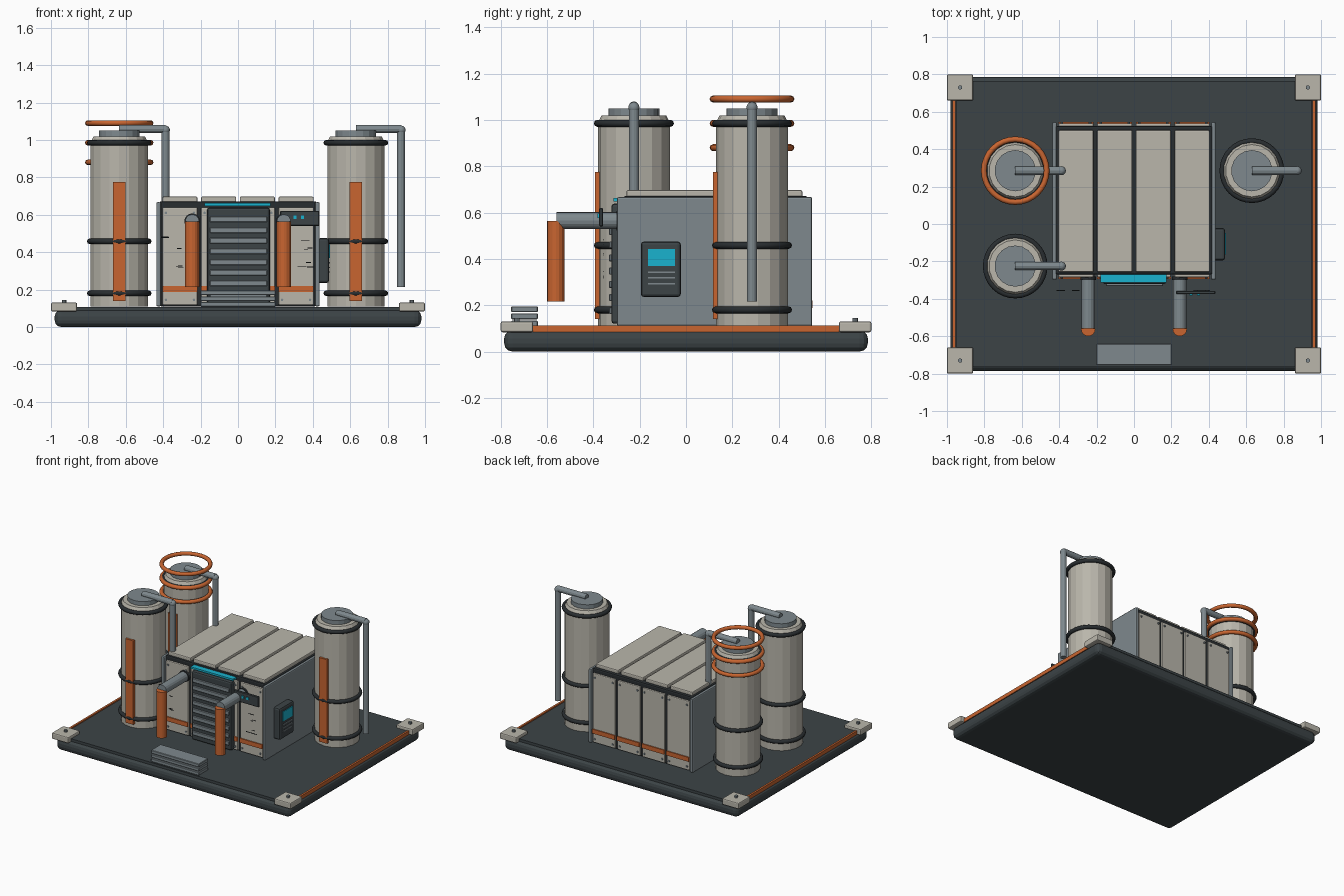
import bpy, math, random
from mathutils import Vector

if "Cube" in bpy.data.objects:
    bpy.data.objects.remove(bpy.data.objects["Cube"])

random.seed(4)


def mat(name, r, g, b):
    m = bpy.data.materials.new(name)
    m.diffuse_color = (r, g, b, 1)
    m.use_nodes = True
    m.node_tree.nodes["Principled BSDF"].inputs["Base Color"].default_value = m.diffuse_color
    return m


CREAM = mat("cream", 0.49, 0.47, 0.41)
DARK = mat("dark", 0.045, 0.057, 0.062)
BLACK = mat("black", 0.022, 0.027, 0.03)
GREY = mat("grey", 0.21, 0.25, 0.27)
ORANGE = mat("orange", 0.58, 0.13, 0.03)
TEAL = mat("teal", 0.01, 0.45, 0.62)


def box(name, x, y, z, m, bevel=0.0, seg=2):
    """Box from (min, max) ranges."""
    lo, hi = Vector((x[0], y[0], z[0])), Vector((x[1], y[1], z[1]))
    bpy.ops.mesh.primitive_cube_add(size=1, location=(lo + hi) / 2)
    o = bpy.context.object
    o.name = name
    o.scale = hi - lo
    bpy.ops.object.transform_apply(location=False, rotation=False, scale=True)
    o.data.materials.append(m)
    if bevel:
        b = o.modifiers.new("bevel", 'BEVEL')
        b.width, b.segments = bevel, seg
    return o


def rod(name, a, b, r, m, sides=16):
    """Cylinder between two points."""
    a, b = Vector(a), Vector(b)
    d = b - a
    bpy.ops.mesh.primitive_cylinder_add(vertices=sides, radius=r, depth=d.length, location=(a + b) / 2)
    o = bpy.context.object
    o.name = name
    o.rotation_euler = d.to_track_quat('Z', 'Y').to_euler()
    o.data.materials.append(m)
    return o


def ring(name, x, y, z, R, r, m):
    bpy.ops.mesh.primitive_torus_add(location=(x, y, z), major_radius=R, minor_radius=r,
                                     major_segments=32, minor_segments=8)
    o = bpy.context.object
    o.name = name
    o.data.materials.append(m)
    bpy.ops.object.shade_smooth_by_angle(angle=math.radians(50))


def ball(name, p, r, m):
    bpy.ops.mesh.primitive_uv_sphere_add(segments=16, ring_count=8, radius=r, location=p)
    o = bpy.context.object
    o.name = name
    o.data.materials.append(m)
    bpy.ops.object.shade_smooth_by_angle(angle=math.radians(50))


# Base skid, deck, side trims and corner pads
box("base", (-0.98, 0.98), (-0.785, 0.785), (0, 0.092), DARK, 0.035, 3)
box("deck", (-0.95, 0.95), (-0.765, 0.765), (0.08, 0.108), DARK)
for s in (-1, 1):
    box("base_trim", sorted((s * 0.955, s * 0.97)), (-0.68, 0.68), (0.085, 0.113), ORANGE)
    for t in (-1, 1):
        box("corner_pad", sorted((s * 0.86, s)), sorted((t * 0.66, t * 0.80)), (0.083, 0.13), CREAM, 0.008)
        rod("corner_bolt", (s * 0.93, t * 0.73, 0.125), (s * 0.93, t * 0.73, 0.145), 0.012, GREY, 8)

# Front step made of stacked slabs
for i in range(3):
    z = 0.108 + i * 0.031
    box("step_slab", (-0.2, 0.2), (-0.755, -0.64), (z, z + 0.025), GREY, 0.003, 1)


# Storage tanks with bands, gauge strip and outlet pipe
def tank(x, y, px):
    rod("tank_body", (x, y, 0.11), (x, y, 0.99), 0.155, CREAM, 18)
    bpy.ops.mesh.primitive_cone_add(vertices=18, radius1=0.155, radius2=0.14, depth=0.03, location=(x, y, 1.004))
    bpy.context.object.name = "tank_shoulder"
    bpy.context.object.data.materials.append(CREAM)
    rod("tank_cap", (x, y, 1.01), (x, y, 1.05), 0.11, GREY, 18)
    for z in (0.18, 0.458, 0.985):
        ring("tank_band", x, y, z, 0.158, 0.015, BLACK)
    box("tank_gauge", (x - 0.033, x + 0.033), (y - 0.168, y - 0.145), (0.14, 0.775), ORANGE)
    rod("outlet_arm", (x, y, 1.058), (px, y, 1.058), 0.022, GREY, 12)
    ball("outlet_elbow", (px, y, 1.053), 0.024, GREY)
    rod("outlet_drop", (px, y, 1.053), (px, y, 0.215), 0.022, GREY, 12)


tank(-0.635, 0.285, -0.388)
tank(-0.635, -0.225, -0.388)
tank(0.63, 0.285, 0.872)

# Heating rings on the rear left tank
for z in (0.88, 0.985, 1.09):
    ring("coil_ring", -0.635, 0.285, z, 0.168, 0.015, ORANGE)

# Central housing: dark core with grey end plates
box("housing_core", (-0.42, 0.42), (-0.27, 0.525), (0.11, 0.672), BLACK, 0.01)
for s in (-1, 1):
    box("end_plate", sorted((s * 0.412, s * 0.437)), (-0.298, 0.545), (0.11, 0.667), GREY, 0.008)

# Four panels across the roof, front and back
for i in range(4):
    c = -0.3105 + i * 0.207
    xr = (c - 0.094, c + 0.094)
    box("roof_panel", xr, (-0.257, 0.502), (0.66, 0.697), CREAM, 0.007)
    for nm, y0, y1, out in (("front", -0.285, -0.26, -1), ("back", 0.515, 0.538, 1)):
        box(nm + "_panel", xr, (y0, y1), (0.117, 0.64), CREAM, 0.006)
        ys = y0 if out < 0 else y1
        box(nm + "_stripe", xr, sorted((ys - out * 0.005, ys + out * 0.008)), (0.187, 0.22), ORANGE)
        for bx in (-0.075, 0.075):
            for z in (0.145, 0.61):
                rod(nm + "_bolt", (c + bx, ys, z), (c + bx, ys + out * 0.007, z), 0.007, GREY, 8)

# Front louvre with status light
box("louvre_frame", (-0.165, 0.17), (-0.322, -0.275), (0.12, 0.638), DARK, 0.012)
for i in range(8):
    z = 0.575 - i * 0.057
    box("louvre_slat", (-0.15, 0.155), (-0.332, -0.315), (z - 0.015, z + 0.015), GREY, 0.003, 1)
box("status_light", (-0.178, 0.175), (-0.312, -0.265), (0.648, 0.662), TEAL)

# Control strip with indicator lights
box("control_strip", (0.225, 0.435), (-0.375, -0.358), (0.54, 0.62), DARK, 0.004, 1)
for x in (0.305, 0.345):
    box("indicator", (x - 0.009, x + 0.009), (-0.382, -0.37), (0.577, 0.595), TEAL)

# Small wear marks in front of the panels
for side in (-1, 1):
    for i in range(6):
        x = side * random.uniform(0.29, 0.40)
        z = random.uniform(0.3, 0.52)
        w = random.uniform(0.008, 0.025)
        box("wear_mark", (x - w, x + w), (-0.357, -0.354), (z, z + 0.004), BLACK)

# Side console on the right end
box("console", (0.425, 0.487), (-0.195, -0.022), (0.235, 0.475), DARK, 0.014)
box("console_screen", (0.48, 0.492), (-0.163, -0.048), (0.37, 0.442), TEAL)
for z in (0.343, 0.318, 0.293):
    box("console_key_row", (0.48, 0.492), (-0.163, -0.048), (z - 0.003, z + 0.003), GREY)

# Front pipes: grey arm and orange drop
for s in (-1, 1):
    x = s * 0.245
    rod("front_pipe_arm", (x, -0.26, 0.565), (x, -0.56, 0.565), 0.037, GREY, 16)
    rod("front_pipe_drop", (x, -0.562, 0.563), (x, -0.562, 0.215), 0.038, ORANGE, 16)
    rod("front_pipe_flange", (x, -0.28, 0.565), (x, -0.30, 0.565), 0.042, BLACK, 16)
